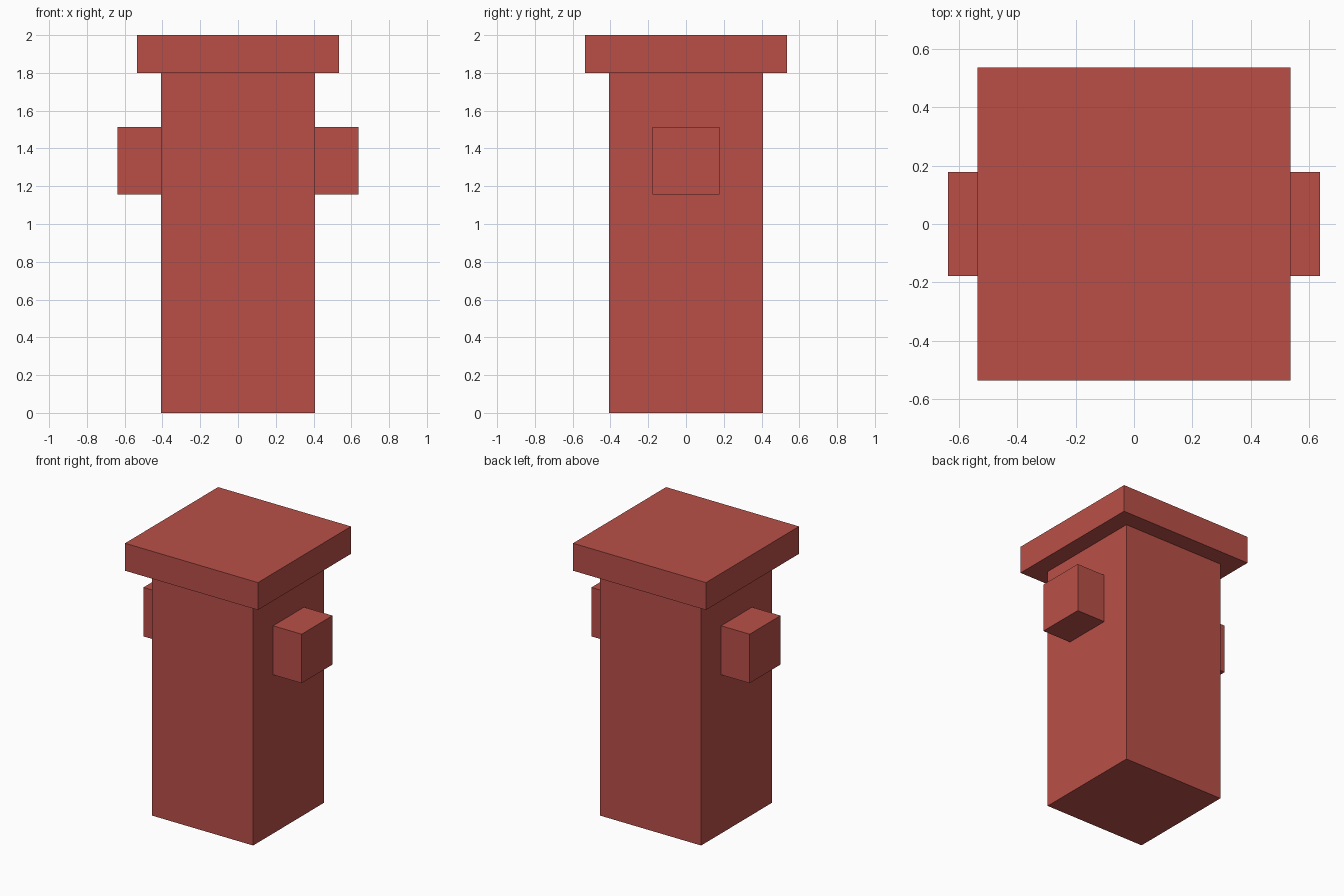
import bpy

cube = bpy.data.objects.get("Cube")
if cube:
    bpy.data.objects.remove(cube, do_unlink=True)

# Single brick red colour
red = bpy.data.materials.new("brick_red")
red.use_nodes = True
colour = (0.49, 0.078, 0.064, 1.0)
red.diffuse_color = colour
red.node_tree.nodes["Principled BSDF"].inputs["Base Color"].default_value = colour


def box(name, low, high):
    """Add a flat-faced box spanning two opposite corners."""
    centre = [(a + b) / 2 for a, b in zip(low, high)]
    bpy.ops.mesh.primitive_cube_add(size=1, location=centre)
    obj = bpy.context.object
    obj.name = name
    obj.scale = [b - a for a, b in zip(low, high)]
    bpy.ops.object.transform_apply(location=False, rotation=False, scale=True)
    obj.data.materials.append(red)
    return obj


BODY, CAP, ARM = 0.408, 0.536, 0.178   # half widths
REACH = 0.638                          # outer end of the side blocks
CAP_BASE = 1.8

# Square post and overhanging cap
box("post", (-BODY, -BODY, 0), (BODY, BODY, CAP_BASE))
box("cap", (-CAP, -CAP, CAP_BASE), (CAP, CAP, 2))

# Matching side blocks
for name, side in (("left_block", 1), ("right_block", -1)):
    inner, outer = sorted((side * BODY, side * REACH))
    box(name, (inner, -ARM, 1.157), (outer, ARM, 1.514))
